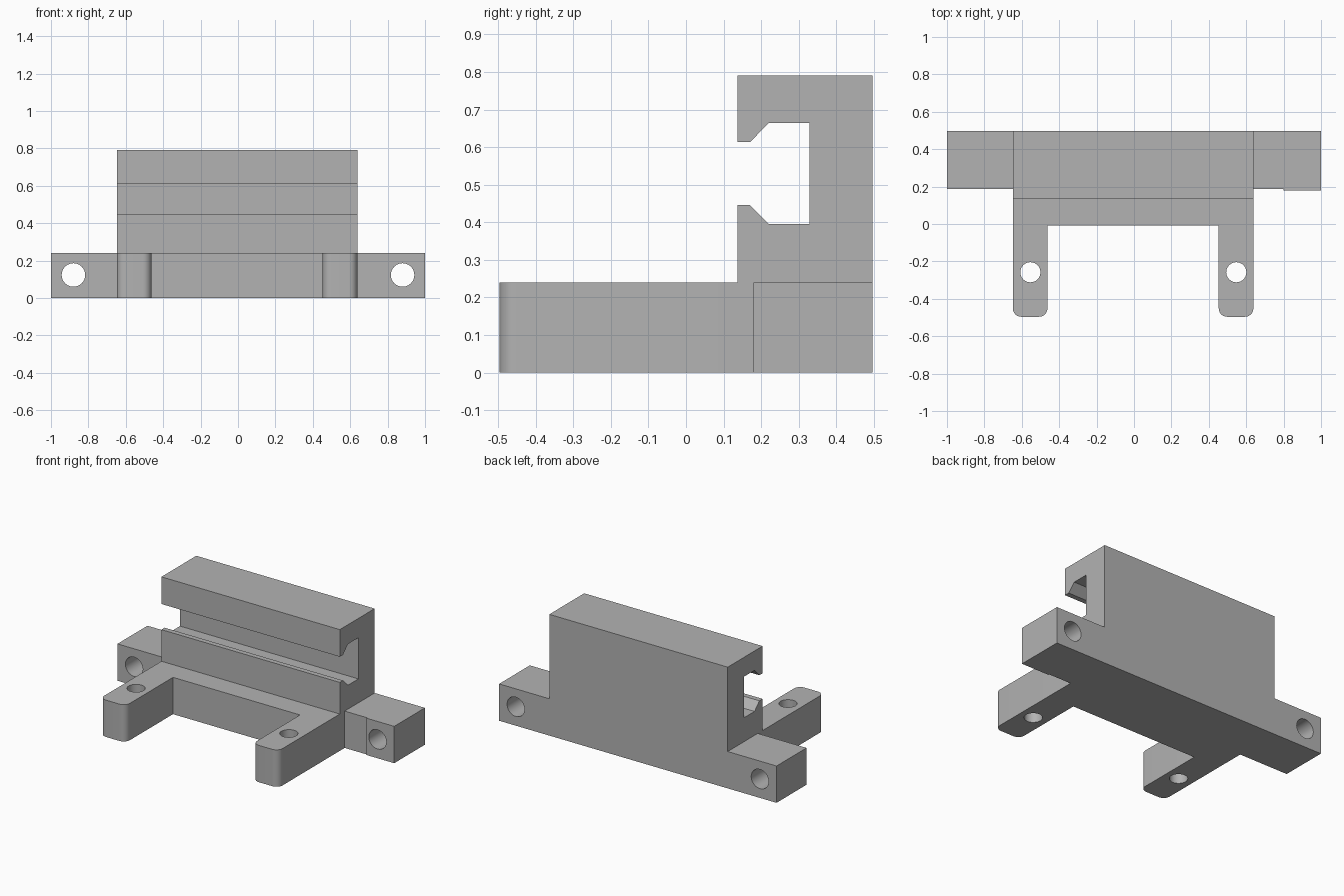
import bpy
import bmesh
import math
from mathutils import Vector

cube = bpy.data.objects.get("Cube")
if cube:
    bpy.data.objects.remove(cube, do_unlink=True)

# Single grey plastic
grey = bpy.data.materials.new("grey plastic")
grey.use_nodes = True
COLOUR = (0.45, 0.45, 0.45, 1)
grey.diffuse_color = COLOUR
grey.node_tree.nodes["Principled BSDF"].inputs["Base Color"].default_value = COLOUR

LEFT, RIGHT = -0.648, 0.638      # x limits of the central block
BACK, FRONT = 0.496, -0.496      # y limits
BASE_H, TOP = 0.24, 0.79


def prism(name, outline, place, depth):
    """Extrude a 2D outline; place maps (u, v) to 3D, depth is the sweep vector."""
    bm = bmesh.new()
    face = bm.faces.new([bm.verts.new(place(u, v)) for u, v in outline])
    new = bmesh.ops.extrude_face_region(bm, geom=[face])["geom"]
    verts = [g for g in new if isinstance(g, bmesh.types.BMVert)]
    bmesh.ops.translate(bm, vec=Vector(depth), verts=verts)
    bmesh.ops.recalc_face_normals(bm, faces=bm.faces)
    mesh = bpy.data.meshes.new(name)
    bm.to_mesh(mesh)
    bm.free()
    mesh.materials.append(grey)
    obj = bpy.data.objects.new(name, mesh)
    bpy.context.collection.objects.link(obj)
    return obj


def arc(cx, cy, r, start, end, steps=10):
    """Points on an arc, angles in degrees."""
    angles = [math.radians(start + (end - start) * i / steps) for i in range(steps + 1)]
    return [(cx + r * math.cos(a), cy + r * math.sin(a)) for a in angles]


def arm_end(x0, x1, r=0.045):
    """Rounded front end of an arm, from its x0 side to its x1 side."""
    return (arc(x0 + r, FRONT + r, r, 180, 270)
            + arc(x1 - r, FRONT + r, r, 270, 360))


def combine(target, other, operation):
    mod = target.modifiers.new(other.name, "BOOLEAN")
    mod.operation = operation
    mod.solver = "EXACT"
    mod.object = other
    other.hide_render = True


# Base: ears at both sides, crossbar and two forward arms
ear_front, bar_front = 0.187, -0.008
base_outline = (
    [(-1, BACK), (-1, ear_front), (LEFT, ear_front)]
    + arm_end(LEFT, -0.463)
    + [(-0.463, bar_front), (0.453, bar_front)]
    + arm_end(0.453, RIGHT)
    + [(RIGHT, ear_front), (0.8, ear_front), (0.8, 0.18), (1, 0.18), (1, BACK)]
)
bracket = prism("mounting_bracket", base_outline,
                lambda x, y: (x, y, 0), (0, 0, BASE_H))

# Upright rail block with a chamfered slot facing the front
rail_front = 0.137
rail_outline = [
    (BACK, 0), (BACK, TOP), (rail_front, TOP), (rail_front, 0.613),
    (0.17, 0.613), (0.22, 0.664), (0.328, 0.664),
    (0.328, 0.396), (0.22, 0.396), (0.17, 0.446),
    (rail_front, 0.446), (rail_front, 0),
]
rail = prism("slotted_rail", rail_outline,
             lambda y, z: (LEFT, y, z), (RIGHT - LEFT, 0, 0))
combine(bracket, rail, "UNION")
helpers = [rail]

# Screw holes: through the ears along y, through the arms along z
for side, ear_x, arm_x in (("right", -0.88, -0.554), ("left", 0.88, 0.547)):
    ear_hole = prism(side + "_ear_hole", arc(ear_x, 0.123, 0.063, 0, 345, 23),
                     lambda x, z: (x, 0.1, z), (0, 0.5, 0))
    arm_hole = prism(side + "_arm_hole", arc(arm_x, -0.258, 0.054, 0, 345, 23),
                     lambda x, y: (x, y, -0.1), (0, 0, 0.5))
    for hole in (ear_hole, arm_hole):
        combine(bracket, hole, "DIFFERENCE")
        helpers.append(hole)

# Bake the cuts into one solid and drop the helpers
bpy.context.view_layer.update()
solid = bpy.data.meshes.new_from_object(
    bracket.evaluated_get(bpy.context.evaluated_depsgraph_get()))
bracket.modifiers.clear()
bracket.data = solid
solid.materials.clear()
solid.materials.append(grey)
for helper in helpers:
    bpy.data.objects.remove(helper, do_unlink=True)

# Smooth only the round holes and arm corners
bpy.ops.object.select_all(action="DESELECT")
bracket.select_set(True)
bpy.context.view_layer.objects.active = bracket
bpy.ops.object.shade_smooth_by_angle(angle=math.radians(30))
